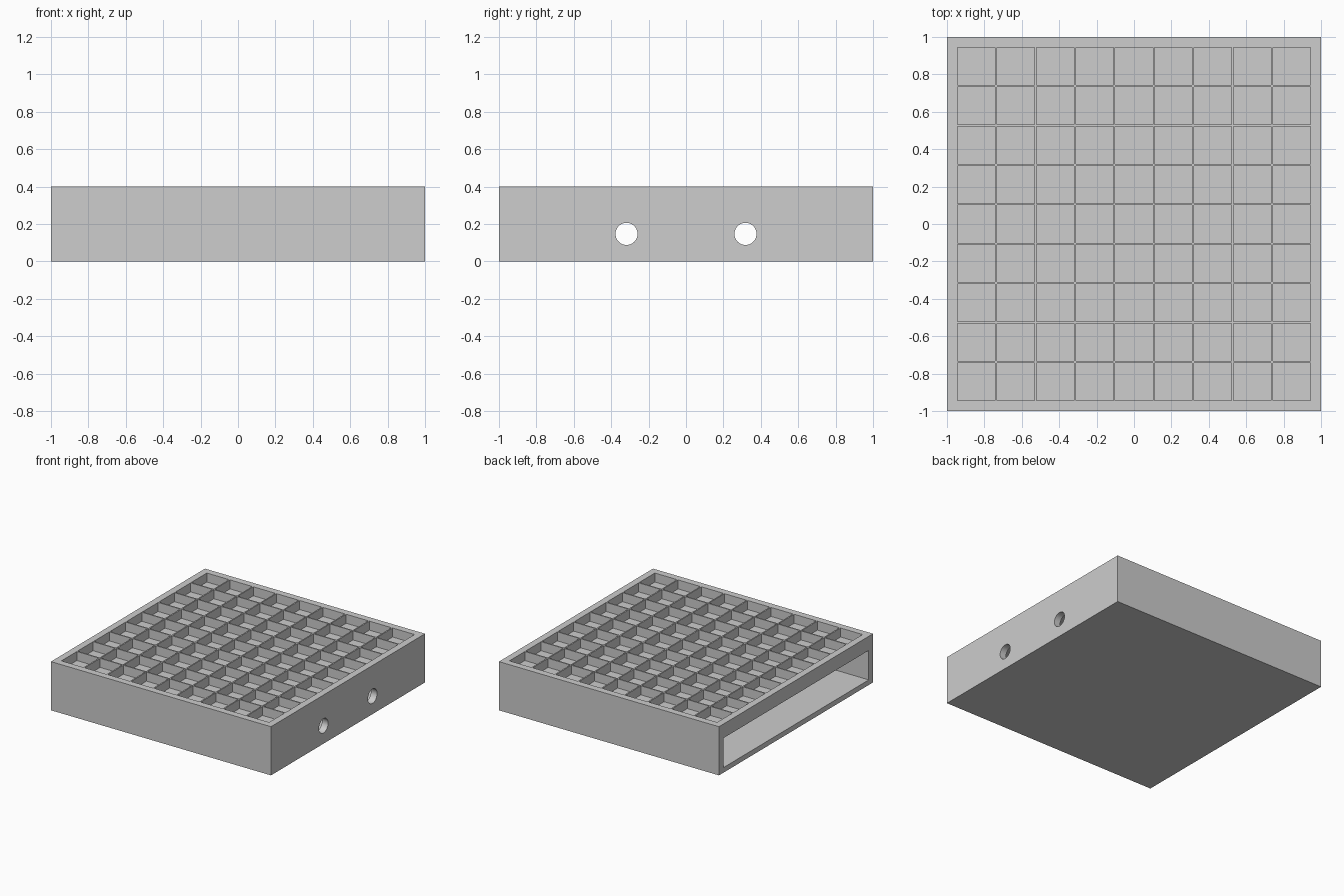
import bpy
import bmesh
from math import radians
from mathutils import Matrix, Vector

HEIGHT = 0.4
CELLS = 9
PITCH = 0.211
CELL = 0.2005
POCKET_DEPTH = 0.074
INNER = (CELLS - 1) / 2 * PITCH + CELL / 2      # inside face of the rim
SLOT_BOTTOM, SLOT_TOP = 0.042, 0.284

default_cube = bpy.data.objects.get("Cube")
if default_cube:
    bpy.data.objects.remove(default_cube, do_unlink=True)

grey = bpy.data.materials.new("light grey")
grey.use_nodes = True
colour = (0.61, 0.61, 0.61, 1)
grey.diffuse_color = colour
grey.node_tree.nodes["Principled BSDF"].inputs["Base Color"].default_value = colour


def add_box(bm, low, high):
    low, high = Vector(low), Vector(high)
    matrix = Matrix.Translation((low + high) / 2) @ Matrix.Diagonal((*(high - low), 1))
    bmesh.ops.create_cube(bm, size=1, matrix=matrix)


def make_object(name, bm):
    mesh = bpy.data.meshes.new(name)
    bm.to_mesh(mesh)
    bm.free()
    mesh.materials.append(grey)
    obj = bpy.data.objects.new(name, mesh)
    bpy.context.collection.objects.link(obj)
    return obj


def cut(target, cutter):
    cutter.hide_render = True
    mod = target.modifiers.new(cutter.name, 'BOOLEAN')
    mod.operation = 'DIFFERENCE'
    mod.solver = 'EXACT'
    mod.object = cutter
    bpy.context.view_layer.objects.active = target
    bpy.ops.object.modifier_apply(modifier=mod.name)
    bpy.data.objects.remove(cutter, do_unlink=True)


# Square block
bm = bmesh.new()
add_box(bm, (-1, -1, 0), (1, 1, HEIGHT))
tray = make_object("grid_tray", bm)

# Drawer slot, open on one side only
bm = bmesh.new()
add_box(bm, (-1.1, -INNER, SLOT_BOTTOM), (INNER, INNER, SLOT_TOP))
cut(tray, make_object("slot_cutter", bm))

# Square pockets in the top, leaving thin ribs between them
bm = bmesh.new()
for i in range(CELLS):
    for j in range(CELLS):
        x, y = ((k - (CELLS - 1) / 2) * PITCH for k in (i, j))
        add_box(bm, (x - CELL / 2, y - CELL / 2, HEIGHT - POCKET_DEPTH),
                (x + CELL / 2, y + CELL / 2, HEIGHT + 0.1))
cut(tray, make_object("pocket_cutter", bm))

# Two push holes through the closed side wall
bm = bmesh.new()
for y in (-0.318, 0.318):
    matrix = Matrix.Translation((1, y, 0.147)) @ Matrix.Rotation(radians(90), 4, 'Y')
    bmesh.ops.create_cone(bm, cap_ends=True, segments=48, radius1=0.059,
                          radius2=0.059, depth=0.3, matrix=matrix)
cut(tray, make_object("hole_cutter", bm))

# Round hole walls, crisp edges elsewhere
bpy.ops.object.select_all(action='DESELECT')
tray.select_set(True)
bpy.context.view_layer.objects.active = tray
bpy.ops.object.shade_smooth_by_angle(angle=radians(30))
